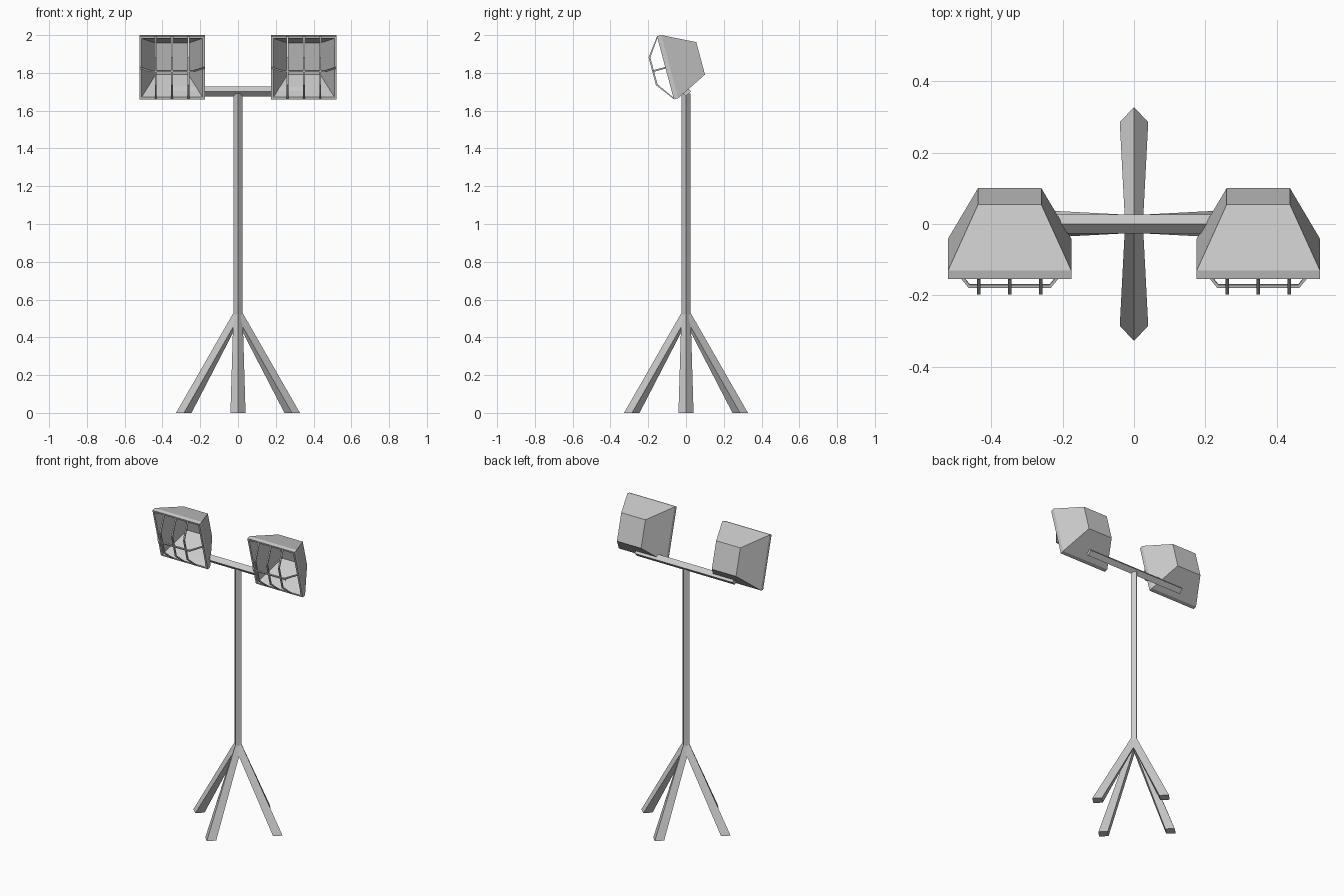
import bpy, bmesh, math
from mathutils import Matrix, Vector

if "Cube" in bpy.data.objects:
    bpy.data.objects.remove(bpy.data.objects["Cube"])


def loft(name, sections, matrix=Matrix()):
    """Skin a series of matching closed rings and cap both ends."""
    bm = bmesh.new()
    rings = [[bm.verts.new(p) for p in s] for s in sections]
    for a, b in zip(rings, rings[1:]):
        n = len(a)
        for i in range(n):
            bm.faces.new((a[i], a[(i + 1) % n], b[(i + 1) % n], b[i]))
    bm.faces.new(rings[0])
    bm.faces.new(rings[-1])
    bmesh.ops.recalc_face_normals(bm, faces=bm.faces)
    mesh = bpy.data.meshes.new(name)
    bm.to_mesh(mesh)
    bm.free()
    mesh.transform(matrix)
    obj = bpy.data.objects.new(name, mesh)
    bpy.context.collection.objects.link(obj)
    return obj


def square(half, y):
    return [(-half, y, -half), (half, y, -half), (half, y, half), (-half, y, half)]


# Upright pole, diamond section
R = 0.025
loft("pole", [[(R, 0, z), (0, R, z), (-R, 0, z), (0, -R, z)] for z in (0.46, 1.69)])

# Crossbar, diamond section
B = 0.026
loft("crossbar", [[(x, B, 1.702), (x, 0, 1.702 + B), (x, -B, 1.702), (x, 0, 1.702 - B)]
                  for x in (-0.36, 0.36)])

# Four splayed legs, widening towards the floor
foot = [(0.328, 0, 0), (0.286, 0.04, 0), (0.246, 0, 0), (0.286, -0.04, 0)]
hip = [(0.024, 0, 0.53), (0, 0.025, 0.5), (0, 0, 0.475), (0, -0.025, 0.5)]
for i, side in enumerate(("right", "back", "left", "front")):
    loft(side + "_leg", [foot, hip], Matrix.Rotation(i * math.pi / 2, 4, 'Z'))


# Bent guard wire as an (along, depth) path with square section
def guard_wire(name, bend, matrix, offset=0, vertical=False):
    outer = [(-0.172, 0), (-bend - 0.003, -0.072), (bend + 0.003, -0.072), (0.172, 0)]
    inner = [(-0.163, 0), (-bend, -0.063), (bend, -0.063), (0.163, 0)]
    h = 0.0045
    sections = []
    for (a, d), (b, e) in zip(outer, inner):
        ring = [(a, d, -h), (a, d, h), (b, e, h), (b, e, -h)]
        if vertical:
            ring = [(offset + w, dep, along) for along, dep, w in ring]
        sections.append(ring)
    loft(name, sections, matrix)


# Two tilted floodlights: hollow housing with lip, and wire guard
for side, sx in (("left", -1), ("right", 1)):
    place = (Matrix.Translation(Vector((sx * 0.349, -0.109, 1.827)))
             @ Matrix.Rotation(math.radians(15), 4, 'X'))
    loft(side + "_lamp_housing", [square(0.086, 0.184), square(0.161, 0.0),
                                  square(0.173, 0.0), square(0.173, 0.024),
                                  square(0.089, 0.193)], place)
    guard_wire(side + "_guard_crosswire", 0.112, place)
    for k in (-1, 0, 1):
        guard_wire(f"{side}_guard_wire_{k + 2}", 0.073, place, k * 0.087, True)
